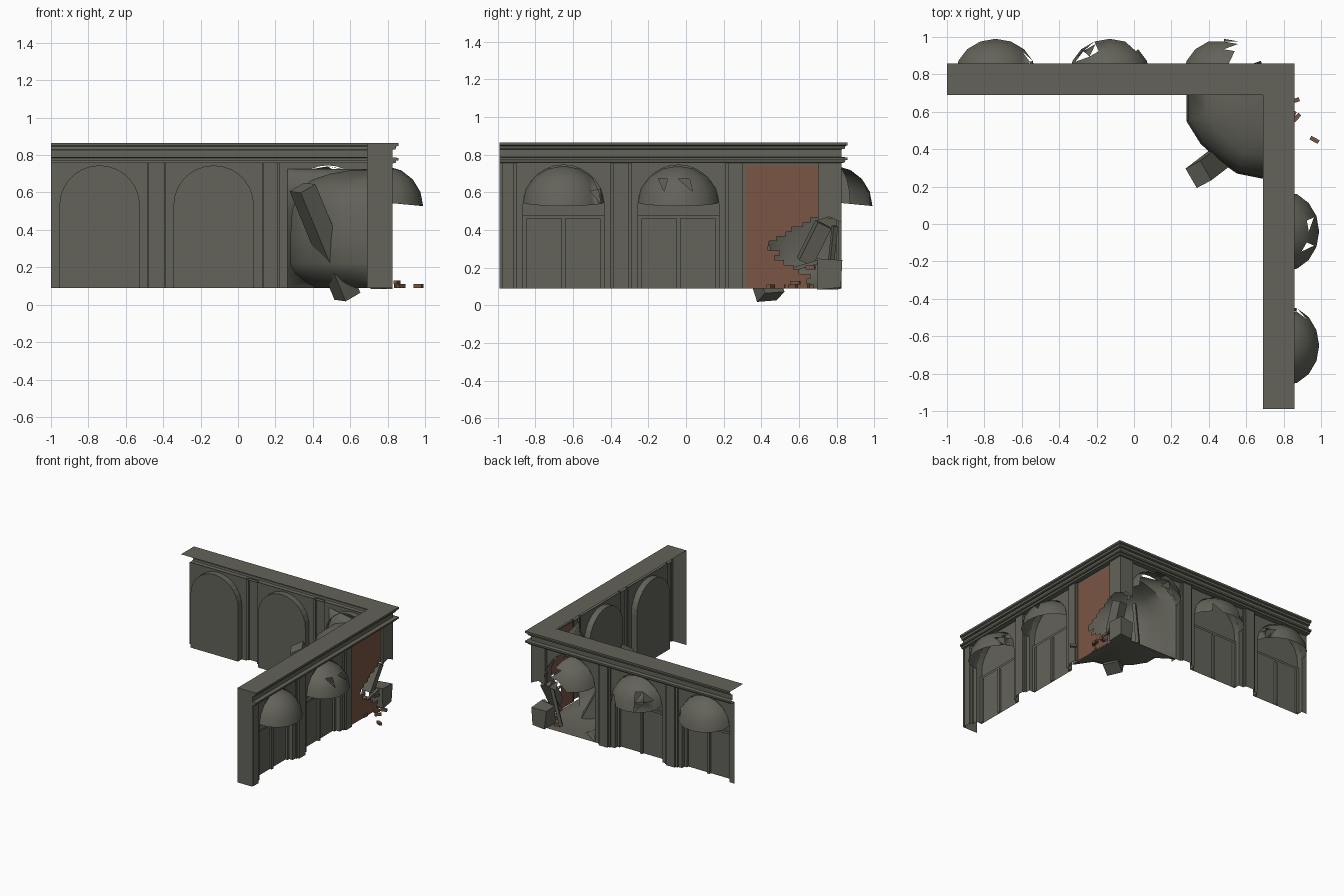
import bpy, bmesh, math, random
from mathutils import Vector, Matrix, Euler

if "Cube" in bpy.data.objects:
    bpy.data.objects.remove(bpy.data.objects["Cube"])
random.seed(4)

def mat(name, c):
    m = bpy.data.materials.new(name)
    m.diffuse_color = (*c, 1)
    m.use_nodes = True
    m.node_tree.nodes["Principled BSDF"].inputs["Base Color"].default_value = m.diffuse_color
    return m
STONE = mat("grey_stone", (0.125, 0.125, 0.102))
BRICK = mat("brown_brick", (0.195, 0.092, 0.058))

def finish(name, bm, m, smooth=False):
    bmesh.ops.remove_doubles(bm, verts=bm.verts, dist=1e-5)
    bmesh.ops.recalc_face_normals(bm, faces=bm.faces)
    me = bpy.data.meshes.new(name)
    bm.to_mesh(me)
    bm.free()
    me.materials.append(m)
    ob = bpy.data.objects.new(name, me)
    bpy.context.collection.objects.link(ob)
    if smooth:
        for p in me.polygons:
            p.use_smooth = True
    return ob

# Wall coordinates: u along the wall, d outward, z up
def P(side, u, d, z):
    return Vector((d, u, z)) if side == "right" else Vector((u - 0.09, d, z))

def face(bm, pts):
    return bm.faces.new([bm.verts.new(p) for p in pts])

def rect(bm, s, u0, u1, d, z0, z1):
    face(bm, [P(s, u0, d, z0), P(s, u1, d, z0), P(s, u1, d, z1), P(s, u0, d, z1)])

Z0, ZT, ZS = 0.09, 0.76, 0.53
WALL, PIL, DOOR, R = 0.80, 0.825, 0.75, 0.215

def arch_bay(s, c, door=True, low=Z0, u1=None):
    bm = bmesh.new()
    u0, u1 = c - 0.26, u1 or c + 0.26
    for z0, z1, zr in ((Z0, ZS, low), (ZS, ZT, ZS)):
        rect(bm, s, u0, c - R, WALL, z0, z1)
        rect(bm, s, c + R, u1, WALL, zr, z1)
    n = 14
    arc = [(c - R * math.cos(math.pi * i / n), ZS + R * math.sin(math.pi * i / n)) for i in range(n + 1)]
    for (a, za), (b, zb) in zip(arc, arc[1:]):
        face(bm, [P(s, a, WALL, za), P(s, b, WALL, zb), P(s, b, WALL, ZT), P(s, a, WALL, ZT)])
    # reveal and door plane
    path = [(c - R, Z0)] + arc + [(c + R, low)]
    for (a, za), (b, zb) in zip(path, path[1:]):
        face(bm, [P(s, a, WALL, za), P(s, b, WALL, zb), P(s, b, DOOR, zb), P(s, a, DOOR, za)])
    if door:
        face(bm, [P(s, a, DOOR, z) for a, z in path])
    finish(f"{s}_arch_bay", bm, STONE)
    if door:
        # door frame: stiles, mullion and transom
        bm = bmesh.new()
        for a, b, z0, z1 in [(-R, -0.193, Z0, 0.48), (-0.01, 0.01, Z0, 0.46),
                             (0.193, R, Z0, 0.48), (-0.193, 0.193, 0.46, 0.48)]:
            vs = [P(s, c + u, d, z) for u in (a, b) for d in (DOOR, DOOR + 0.018) for z in (z0, z1)]
            v = [bm.verts.new(p) for p in vs]
            for q in [(2, 3, 7, 6), (0, 1, 3, 2), (4, 6, 7, 5), (1, 5, 7, 3)]:
                bm.faces.new([v[i] for i in q])
        finish(f"{s}_door_frame", bm, STONE)

def pilaster(s, u0, u1):
    """stepped plan profile pulled up the wall"""
    bm = bmesh.new()
    e, m = 0.015, WALL + 0.012
    prof = [(u0 - e, WALL), (u0 - e, m), (u0, m), (u0, PIL), (u1, PIL), (u1, m), (u1 + e, m), (u1 + e, WALL)]
    for (a, b), (c, d) in zip(prof, prof[1:]):
        face(bm, [P(s, a, b, Z0), P(s, c, d, Z0), P(s, c, d, ZT), P(s, a, b, ZT)])
    finish(f"{s}_pilaster", bm, STONE)

def awning(s, c, torn, keep=1.0):
    """quarter-dome canopy; torn = (column, row) cells losing a triangle"""
    bm = bmesh.new()
    n, m = 8, 4
    def pt(i, j):
        a, b = math.pi * i / n, math.pi / 2 * j / m
        r = math.cos(b)
        return P(s, c - R * math.cos(a) * r, WALL + 0.19 * math.sin(a) * r,
                 0.545 - 0.018 * math.sin(a) * r + 0.195 * math.sin(b))
    for i in range(n):
        if i >= n * keep and i < n - 1:
            continue
        for j in range(m):
            q = [pt(i, j), pt(i + 1, j), pt(i + 1, j + 1), pt(i, j + 1)]
            if j == m - 1:
                q = q[:3]
            elif (i, j) in torn:
                q = [q[0], q[2], q[3]] if i % 2 else [q[0], q[1], q[3]]
            face(bm, q)
    finish(f"{s}_awning", bm, STONE, True)

# Two whole bays on each wall
for s in ("right", "back"):
    for c in (-0.65, -0.04):
        arch_bay(s, c)
    pilaster(s, -0.385, -0.305)
    pilaster(s, 0.225, 0.30)
pilaster("right", -0.975, -0.915)
awning("right", -0.65, {(7, 1), (6, 0)})
awning("right", -0.04, {(2, 1), (4, 1)})
awning("back", -0.65, {(6, 0), (7, 1)})
awning("back", -0.04, {(1, 1), (2, 0), (2, 1), (5, 0)})
# Broken back bay beside the corner
arch_bay("back", 0.57, door=False, low=0.46, u1=0.89)
awning("back", 0.57, {(3, 0), (4, 0), (4, 1)}, 0.62)

# Cornice swept around the outer corner
bm = bmesh.new()
prof = [(0.80, 0.755), (0.842, 0.757), (0.846, 0.77), (0.858, 0.772), (0.858, 0.785), (0.825, 0.787),
        (0.825, 0.828), (0.842, 0.83), (0.846, 0.845), (0.858, 0.85), (0.858, 0.865), (0.69, 0.865)]
loops = [[bm.verts.new(p) for p in ((-1, d, z), (d, d, z), (d, -0.99, z))] for d, z in prof]
for a, b in zip(loops, loops[1:]):
    for i in range(2):
        bm.faces.new((a[i], a[i + 1], b[i + 1], b[i]))
finish("cornice", bm, STONE)

# End of the right wall, following the cornice outline
bm = bmesh.new()
face(bm, [(d, -0.99, z) for d, z in [(0.69, Z0), (PIL, Z0), (PIL, 0.756)] + prof[1:]])
finish("wall_end", bm, STONE)

# Corner pier above the hole, with a ragged lower edge
bm = bmesh.new()
low = [(0.70, 0.80, 0.45), (0.70, 0.825, 0.45), (0.76, 0.825, 0.47), (0.825, 0.825, 0.44)]
for k in (0, 1):
    for a, b in zip(low, low[1:]):
        q = [(a[1], a[0], a[2]), (b[1], b[0], b[2]), (b[1], b[0], ZT), (a[1], a[0], ZT)]
        face(bm, [(y, x, z) if k else (x, y, z) for x, y, z in q])
rect(bm, "right", 0.30, 0.70, 0.805, 0.742, ZT)
finish("corner_pier_upper", bm, STONE)

# Brick infill with a stepped hole
bm = bmesh.new()
rows = [(0.09, 0.66), (0.115, 0.64), (0.14, 0.66), (0.165, 0.60), (0.19, 0.57), (0.215, 0.52), (0.24, 0.47),
        (0.265, 0.50), (0.29, 0.435), (0.315, 0.44), (0.34, 0.48), (0.365, 0.53), (0.39, 0.56),
        (0.415, 0.62), (0.44, 0.66), (0.465, 0.70), (0.742, 0.70)]
for (z, y), (z1, _) in zip(rows, rows[1:]):
    rect(bm, "right", 0.30, y, 0.805, z, z1)
finish("brick_infill", bm, BRICK)

# Hollowed-out cavity behind the corner; it flares out to meet both walls
bm = bmesh.new()
plan = [(-0.435, 0.10), (-0.42, 0), (-0.42, -0.15), (-0.345, -0.27), (-0.25, -0.36), (-0.15, -0.43),
        (0, -0.46), (0.10, -0.46)]
levels = [(0.09, 0.68), (0.125, 0.82), (0.17, 0.94), (0.22, 1.0), (0.36, 1.0), (0.50, 0.98), (0.61, 0.90),
          (0.665, 0.74), (0.70, 0.50), (0.72, 0.22), (0.725, 0.02)]
def scaled(x, y, k):
    kx, ky = (1, 1) if max(x, y) > 0 else (k, k)
    return 0.70 + x * kx, 0.70 + y * ky
rings = [[bm.verts.new((*scaled(x, y, k), z)) for x, y in plan] for z, k in levels]
for a, b in zip(rings, rings[1:]):
    for i in range(len(plan) - 1):
        bm.faces.new((a[i], a[i + 1], b[i + 1], b[i]))
corner = bm.verts.new((0.80, 0.80, Z0))
bm.faces.new(rings[0] + [corner])
cavity = finish("cavity", bm, STONE, True)
bpy.context.view_layer.objects.active = cavity
cavity.select_set(True)
bpy.ops.object.shade_smooth_by_angle(angle=math.radians(40))

def box(name, loc, size, rot, m, jag=0.0):
    bm = bmesh.new()
    bmesh.ops.create_cube(bm, size=1)
    for v in bm.verts:
        v.co = Matrix.Diagonal(size) @ v.co
        v.co += Vector([random.uniform(-jag, jag) for _ in range(3)])
    bm.transform(Matrix.Translation(loc) @ rot.to_matrix().to_4x4())
    return finish(name, bm, m)

def beam(name, a, b, w, h, roll=0.0):
    a, b = Vector(a), Vector(b)
    d = b - a
    rot = d.to_track_quat('Z', 'Y').to_matrix() @ Matrix.Rotation(roll, 3, 'Z')
    box(name, (a + b) / 2, Vector((w, h, d.length)), rot.to_euler(), STONE)

# Fallen masonry
beam("fallen_beam", (0.345, 0.265, 0.625), (0.585, 0.45, 0.045), 0.12, 0.10, 0.15)
beam("broken_post", (0.73, 0.63, 0.23), (0.75, 0.73, 0.43), 0.08, 0.08, 0.4)
beam("thin_bar_low", (0.77, 0.53, 0.18), (0.78, 0.70, 0.23), 0.02, 0.02)
beam("thin_bar_tall", (0.60, 0.76, 0.12), (0.66, 0.79, 0.42), 0.025, 0.025)
box("corner_base_block", (0.762, 0.762, 0.165), Vector((0.12, 0.12, 0.15)), Euler((0, 0, 0)), STONE, 0.008)

# Loose bricks on the floor
for x, y, z, a in [(0.86, 0.66, 0.10, 0.3), (0.87, 0.57, 0.10, 0.8), (0.965, 0.45, 0.10, -0.5),
                   (0.85, 0.58, 0.12, 1.2), (0.80, 0.50, 0.10, 1.5), (0.74, 0.64, 0.10, 0.9),
                   (0.66, 0.72, 0.10, 0.2), (0.79, 0.66, 0.20, 1.4)]:
    box("loose_brick", (x, y, z), Vector((0.05, 0.022, 0.02)), Euler((0, 0, a)), BRICK)
